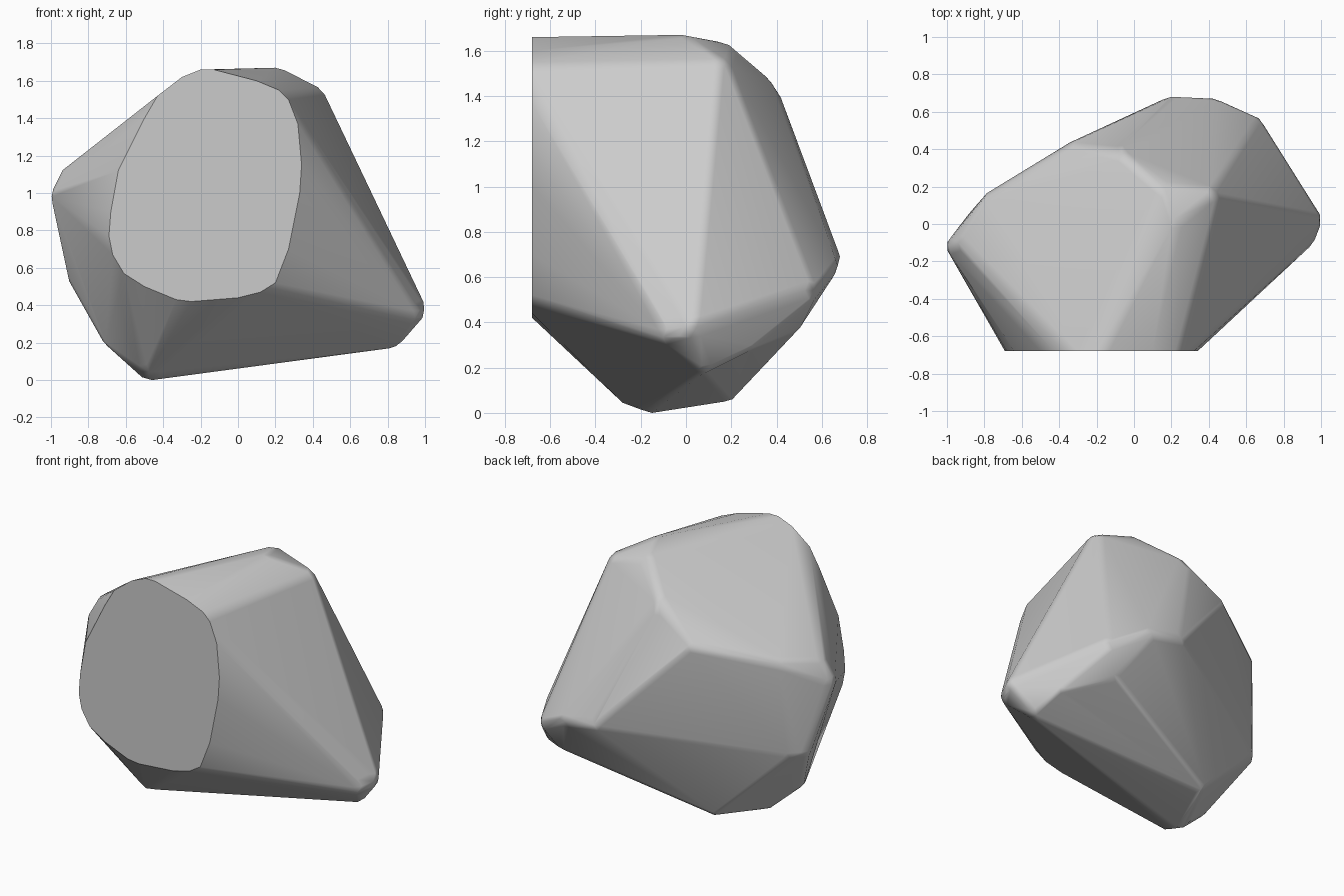
import bpy, bmesh
from mathutils import Vector

if "Cube" in bpy.data.objects:
    bpy.data.objects.remove(bpy.data.objects["Cube"])

FRONT = -0.68

# Outline of the flat cut front face (x, z)
cap_outline = [(-.2, 1.66), (-.13, 1.66), (.1, 1.6), (.22, 1.55), (.27, 1.5), (.32, 1.37),
               (.34, 1.15), (.33, 1), (.27, .7), (.2, .52), (.12, .47), (0, .44),
               (-.25, .42), (-.33, .43), (-.5, .5), (-.61, .57), (-.67, .67), (-.69, .77),
               (-.68, .9), (-.64, 1.12), (-.5, 1.4), (-.43, 1.52), (-.3, 1.62)]

# Rounded corners of the boulder: centre and radius
corners = [
    ((.2, -.02, 1.57), .1), ((.375, .12, 1.48), .1), ((.15, .14, 1.54), .1),         # crown
    ((-.05, .31, 1.42), .08), ((-.08, .36, 1.36), .07), ((-.3, .38, 1.22), .07),     # rear ridge
    ((-.92, -.12, .98), .08), ((-.87, -.1, 1.08), .08), ((-.74, .1, 1.12), .08),     # right shoulder
    ((-.84, 0, .56), .07), ((-.78, .06, .56), .07), ((-.66, -.2, .24), .07),         # right flank
    ((-.46, -.15, .1), .1), ((-.46, -.23, .13), .1),                                 # foot
    ((-.34, .17, .12), .07), ((-.3, .2, .16), .07),                                  # heel
    ((.2, .6, .69), .08), ((.42, .59, .65), .08), ((.62, .5, .54), .08),             # back bulge
    ((.56, .44, .42), .08), ((.77, .25, .33), .07),                                  # lower back
    ((.91, .02, .38), .09), ((.89, -.06, .37), .08), ((.81, .07, .25), .08),         # left tip
]

# Unit ball whose points round off every corner
bm = bmesh.new()
bmesh.ops.create_icosphere(bm, subdivisions=2, radius=1)
ball = [v.co.copy() for v in bm.verts]
bm.free()

# Wrap the corner balls and the cut outline in one convex skin
bm = bmesh.new()
for centre, radius in corners:
    for p in ball:
        bm.verts.new(Vector(centre) + p * radius)
for x, z in cap_outline:
    bm.verts.new((x, FRONT, z))
bmesh.ops.convex_hull(bm, input=bm.verts[:])
bmesh.ops.delete(bm, geom=[v for v in bm.verts if not v.link_faces], context='VERTS')
bmesh.ops.dissolve_limit(bm, angle_limit=0.03, verts=bm.verts[:], edges=bm.edges[:])
bmesh.ops.recalc_face_normals(bm, faces=bm.faces[:])


# Smooth skin with a crisp edge round the flat cut
def on_cut(face):
    return all(v.co.y < FRONT + .001 for v in face.verts)


for f in bm.faces:
    f.smooth = not on_cut(f)
for e in bm.edges:
    e.smooth = sum(on_cut(f) for f in e.link_faces) != 1

mesh = bpy.data.meshes.new("boulder")
bm.to_mesh(mesh)
bm.free()
boulder = bpy.data.objects.new("boulder", mesh)
bpy.context.collection.objects.link(boulder)

weighted = boulder.modifiers.new("soft_facets", 'WEIGHTED_NORMAL')
weighted.keep_sharp = True

# Stone colour
stone = bpy.data.materials.new("stone_grey")
stone.use_nodes = True
colour = (.6, .6, .6, 1)
stone.diffuse_color = colour
stone.node_tree.nodes["Principled BSDF"].inputs["Base Color"].default_value = colour
mesh.materials.append(stone)
